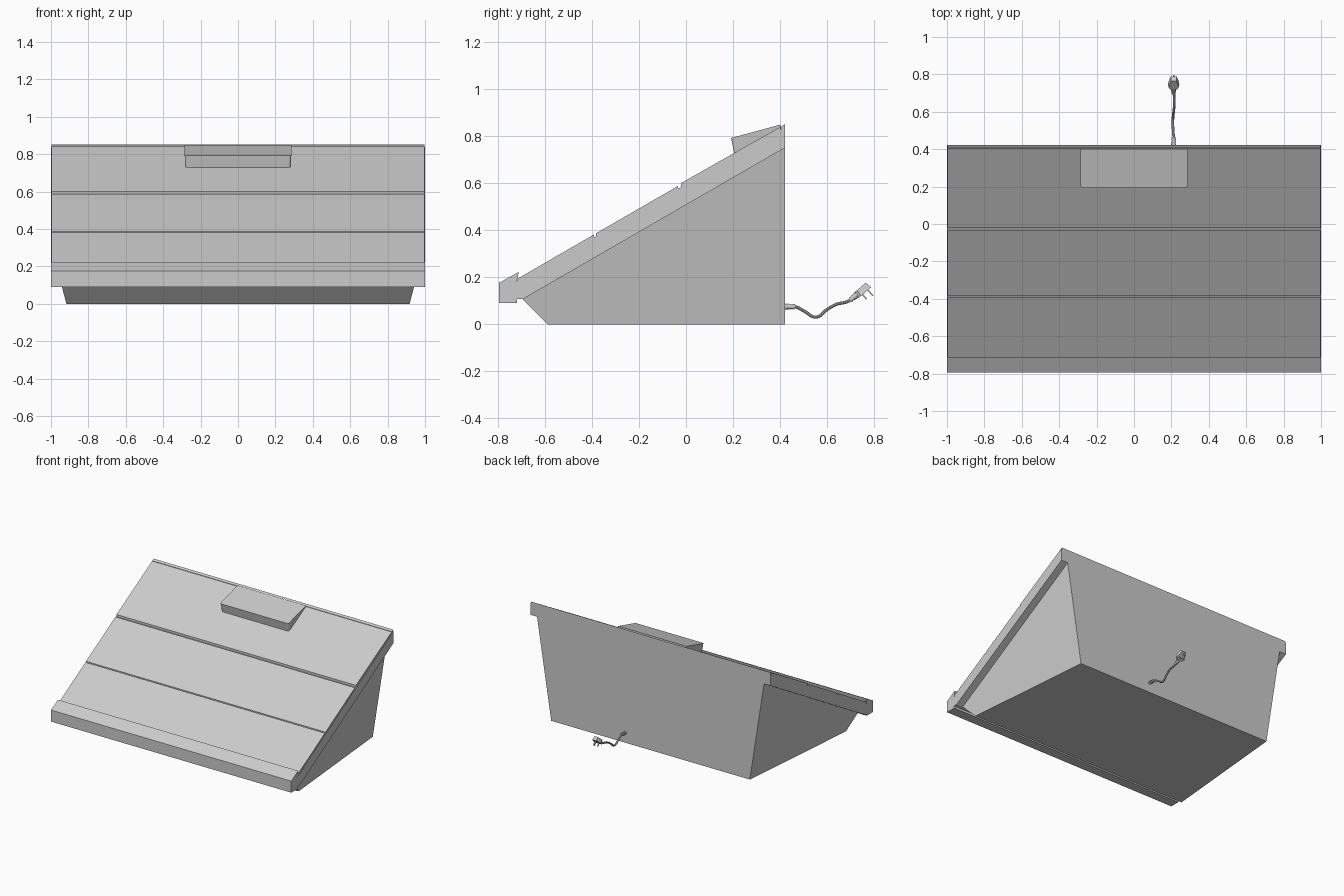
import bpy, bmesh, math
from mathutils import Matrix, Vector

if "Cube" in bpy.data.objects:
    bpy.data.objects.remove(bpy.data.objects["Cube"])

SLOPE = math.tan(math.radians(30))


def top(y):
    # height of the sloping top surface
    return 0.852 - (0.422 - y) * SLOPE


def finish(name, bm):
    bmesh.ops.recalc_face_normals(bm, faces=bm.faces)
    me = bpy.data.meshes.new(name)
    bm.to_mesh(me)
    bm.free()
    ob = bpy.data.objects.new(name, me)
    bpy.context.collection.objects.link(ob)
    return ob


def prism(name, profile, halves):
    # (y, z) profile spanned across x; halves gives the half width per point
    if not isinstance(halves, (list, tuple)):
        halves = [halves] * len(profile)
    bm = bmesh.new()
    rings = [[bm.verts.new((s * h, y, z)) for (y, z), h in zip(profile, halves)]
             for s in (-1, 1)]
    n = len(profile)
    for r in rings:
        bm.faces.new(r)
    for i in range(n):
        j = (i + 1) % n
        bm.faces.new((rings[0][i], rings[0][j], rings[1][j], rings[1][i]))
    return finish(name, bm)


def tube(name, pts, radius):
    # bevelled curve through points, turned into a smooth mesh
    cu = bpy.data.curves.new(name, 'CURVE')
    cu.dimensions = '3D'
    cu.bevel_depth = radius
    cu.bevel_resolution = 3
    cu.resolution_u = 8
    cu.use_fill_caps = True
    sp = cu.splines.new('BEZIER')
    sp.bezier_points.add(len(pts) - 1)
    for bp, p in zip(sp.bezier_points, pts):
        bp.co = p
        bp.handle_left_type = bp.handle_right_type = 'AUTO'
    ob = bpy.data.objects.new(name, cu)
    bpy.context.collection.objects.link(ob)
    bpy.ops.object.select_all(action='DESELECT')
    ob.select_set(True)
    bpy.context.view_layer.objects.active = ob
    bpy.ops.object.convert(target='MESH')
    bpy.ops.object.shade_smooth_by_angle()
    return ob


def strain_relief(name, start, end, r0, r1, rings=5):
    # ribbed tapering sleeve around the cord
    a, b = Vector(start), Vector(end)
    d = b - a
    rot = d.to_track_quat('Z', 'Y').to_matrix().to_4x4()
    bm = bmesh.new()
    for i in range(rings):
        t = (i + 0.5) / rings
        r = r0 + (r1 - r0) * t
        for rad, length in ((r, 0.6), (r * 0.75, 1.0)):
            bmesh.ops.create_cone(bm, cap_ends=True, segments=12, radius1=rad, radius2=rad,
                                  depth=d.length / rings * length,
                                  matrix=Matrix.Translation(a + d * t) @ rot)
    return finish(name, bm)


# tapered lower body
prism("lower_body", [(-0.59, 0), (0.422, 0), (0.422, 0.752), (-0.695, 0.107)],
      [0.918, 0.827, 0.945, 0.945])

# sloping top frame with raised front lip
prism("top_frame", [(-0.795, 0.09), (-0.795, 0.177), (-0.712, 0.223), (-0.72, top(-0.72) - 0.012),
                    (0.422, 0.84), (0.422, 0.752), (-0.695, 0.107), (-0.72, 0.107),
                    (-0.72, 0.09)], 1.0)

# top panels separated by grooves: start, end, lift of the front edge
for name, y0, y1, lift in (("lower_panel", -0.718, -0.391, 0), ("middle_panel", -0.383, -0.034, 0),
                           ("upper_panel", -0.021, 0.403, 0.005), ("rear_strip", 0.406, 0.422, 0)):
    prism(name, [(y0, top(y0) - 0.02), (y0, top(y0) + lift), (y1, top(y1)), (y1, top(y1) - 0.02)],
          0.997)

# wedge-shaped raised grip with softened front corners
grip = prism("raised_grip", [(0.207, top(0.207) - 0.01), (0.192, 0.793), (0.402, 0.85),
                             (0.405, top(0.405) - 0.01)], [0.28, 0.285, 0.285, 0.28])
bm = bmesh.new()
bm.from_mesh(grip.data)
corners = [e for e in bm.edges if all(v.co.y < 0.25 for v in e.verts)
           and abs(e.verts[0].co.x - e.verts[1].co.x) < 0.1]
bmesh.ops.bevel(bm, geom=corners, offset=0.012, segments=3, affect='EDGES', profile=0.5)
bm.to_mesh(grip.data)
bm.free()

# power cord and ribbed sleeves
X = 0.212
tube("power_cord", [(X, 0.42, 0.075), (X, 0.465, 0.075), (X - 0.003, 0.505, 0.055),
                    (X - 0.004, 0.553, 0.031), (X, 0.603, 0.065), (X + 0.004, 0.64, 0.085),
                    (X + 0.002, 0.69, 0.098), (X, 0.73, 0.127)], 0.007)
strain_relief("cord_sleeve", (X, 0.422, 0.075), (X, 0.463, 0.075), 0.014, 0.011)
strain_relief("plug_sleeve", (X, 0.697, 0.102), (X, 0.733, 0.13), 0.01, 0.016, 4)

# plug body
place = Matrix.Translation((X, 0.752, 0.145)) @ Matrix.Rotation(math.radians(40), 4, 'X')
outline = [(0.016, 0.036), (0.028, 0.0), (0.03, -0.022), (0.022, -0.034)]
outline += [(-x, y) for x, y in reversed(outline)]
bm = bmesh.new()
face = bm.faces.new([bm.verts.new((x, y, -0.014)) for x, y in outline])
up = bmesh.ops.extrude_face_region(bm, geom=[face])
for v in [g for g in up['geom'] if isinstance(g, bmesh.types.BMVert)]:
    v.co = (v.co.x * 0.85, v.co.y * 0.85, 0.016)
bm.transform(place)
finish("plug_body", bm)

# three plug pins
for name, px, py, w, length in (("earth_pin", 0, 0.018, 0.009, 0.034),
                                ("left_pin", -0.014, -0.012, 0.007, 0.028),
                                ("right_pin", 0.014, -0.012, 0.007, 0.028)):
    bm = bmesh.new()
    bmesh.ops.create_cube(bm, size=1, matrix=place
                          @ Matrix.Translation((px, py, -0.012 - length / 2))
                          @ Matrix.Diagonal((w, 0.006, length, 1)))
    finish(name, bm)
